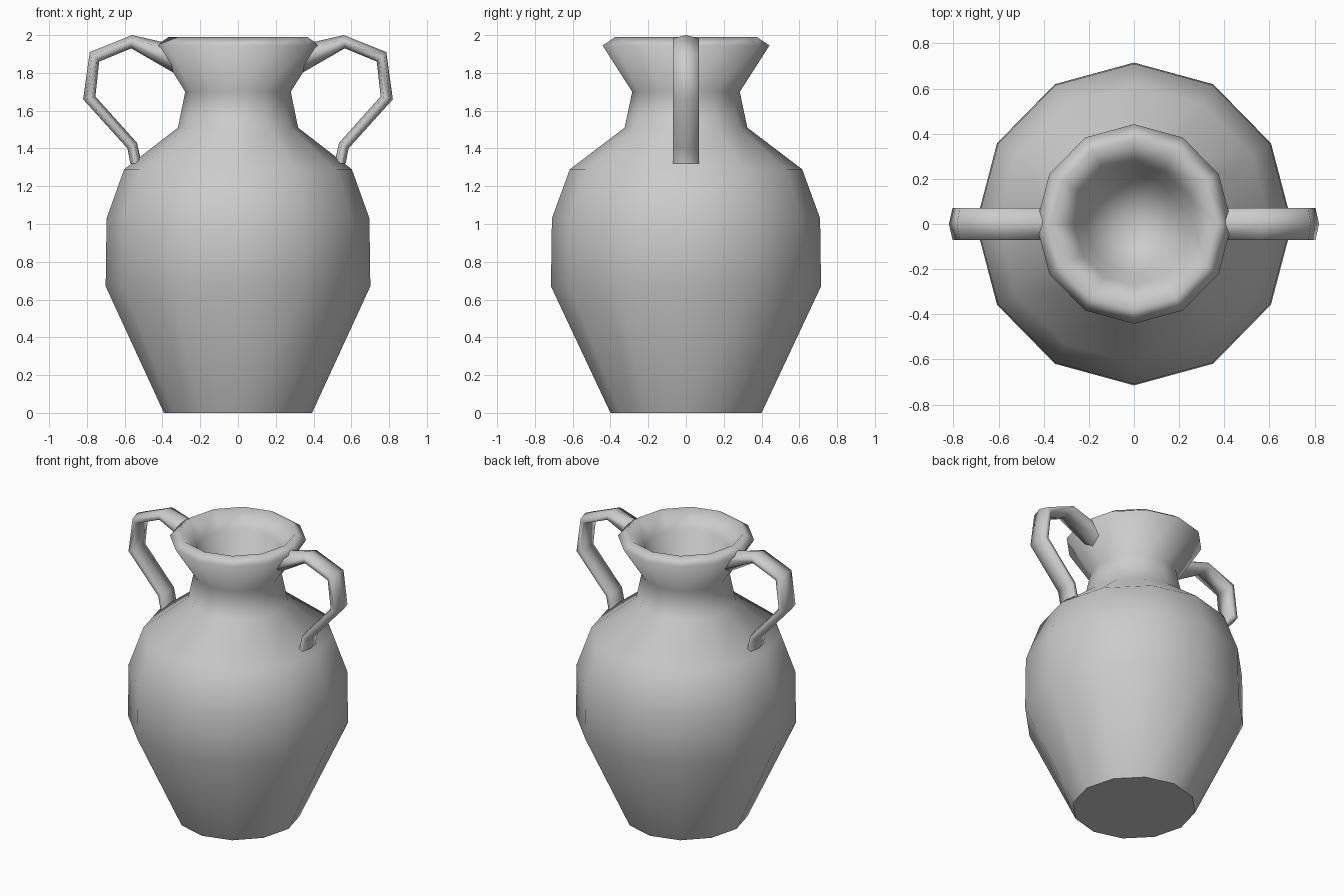
import bpy, bmesh, math

cube = bpy.data.objects.get("Cube")
if cube:
    bpy.data.objects.remove(cube, do_unlink=True)

SIDES = 12
clay = bpy.data.materials.new("grey_clay")
clay.use_nodes = True
clay.diffuse_color = (0.6, 0.6, 0.6, 1)
clay.node_tree.nodes["Principled BSDF"].inputs["Base Color"].default_value = (0.6, 0.6, 0.6, 1)


def finish(name, bm, flat_faces=()):
    """Smooth the mesh, keep the listed faces flat with hard borders, add the object."""
    bmesh.ops.recalc_face_normals(bm, faces=bm.faces)
    for f in bm.faces:
        f.smooth = f not in flat_faces
    for f in flat_faces:
        for e in f.edges:
            e.smooth = False
    mesh = bpy.data.meshes.new(name)
    bm.to_mesh(mesh)
    bm.free()
    mesh.materials.append(clay)
    obj = bpy.data.objects.new(name, mesh)
    bpy.context.collection.objects.link(obj)


def bridge(bm, rings):
    """Join consecutive closed rings with quads."""
    for a, b in zip(rings, rings[1:]):
        n = len(a)
        for i in range(n):
            j = (i + 1) % n
            bm.faces.new((a[i], a[j], b[j], b[i]))


# Vase body: outer wall, rolled lip, then the hollow inside (radius, height)
profile = [(0.40, 0), (0.715, 0.67), (0.71, 1.03), (0.615, 1.29), (0.325, 1.51),
           (0.285, 1.70), (0.442, 1.945), (0.375, 1.99), (0.27, 1.88), (0.22, 1.70)]
bm = bmesh.new()
rings = []
for r, z in profile:
    angles = [math.tau * i / SIDES for i in range(SIDES)]
    rings.append([bm.verts.new((0.98 * r * math.cos(a), r * math.sin(a), z)) for a in angles])
bridge(bm, rings)
base = bm.faces.new(rings[0])
floor = bm.verts.new((0, 0, 1.52))
for i in range(SIDES):
    bm.faces.new((rings[-1][i], rings[-1][(i + 1) % SIDES], floor))
finish("vase_body", bm, [base])

# Handles: outer and inner edge of each hexagonal cross-section, as (x, z)
sections = [((0.34, 1.95), (0.34, 1.80)), ((0.56, 2.0), (0.565, 1.93)),
            ((0.785, 1.91), (0.735, 1.86)), ((0.82, 1.66), (0.755, 1.675)),
            ((0.585, 1.40), (0.535, 1.43)), ((0.57, 1.32), (0.51, 1.32))]
HALF_WIDTH = 0.07
for name, side in (("left_handle", 1), ("right_handle", -1)):
    bm = bmesh.new()
    rings = []
    for (ox, oz), (ix, iz) in sections:
        ring = []
        for t, y in ((0, 0), (0.25, 1), (0.75, 1), (1, 0), (0.75, -1), (0.25, -1)):
            x, z = ox + (ix - ox) * t, oz + (iz - oz) * t
            ring.append(bm.verts.new((side * x, y * HALF_WIDTH, z)))
        rings.append(ring)
    bridge(bm, rings)
    caps = [bm.faces.new(rings[0]), bm.faces.new(rings[-1])]
    finish(name, bm, caps)
